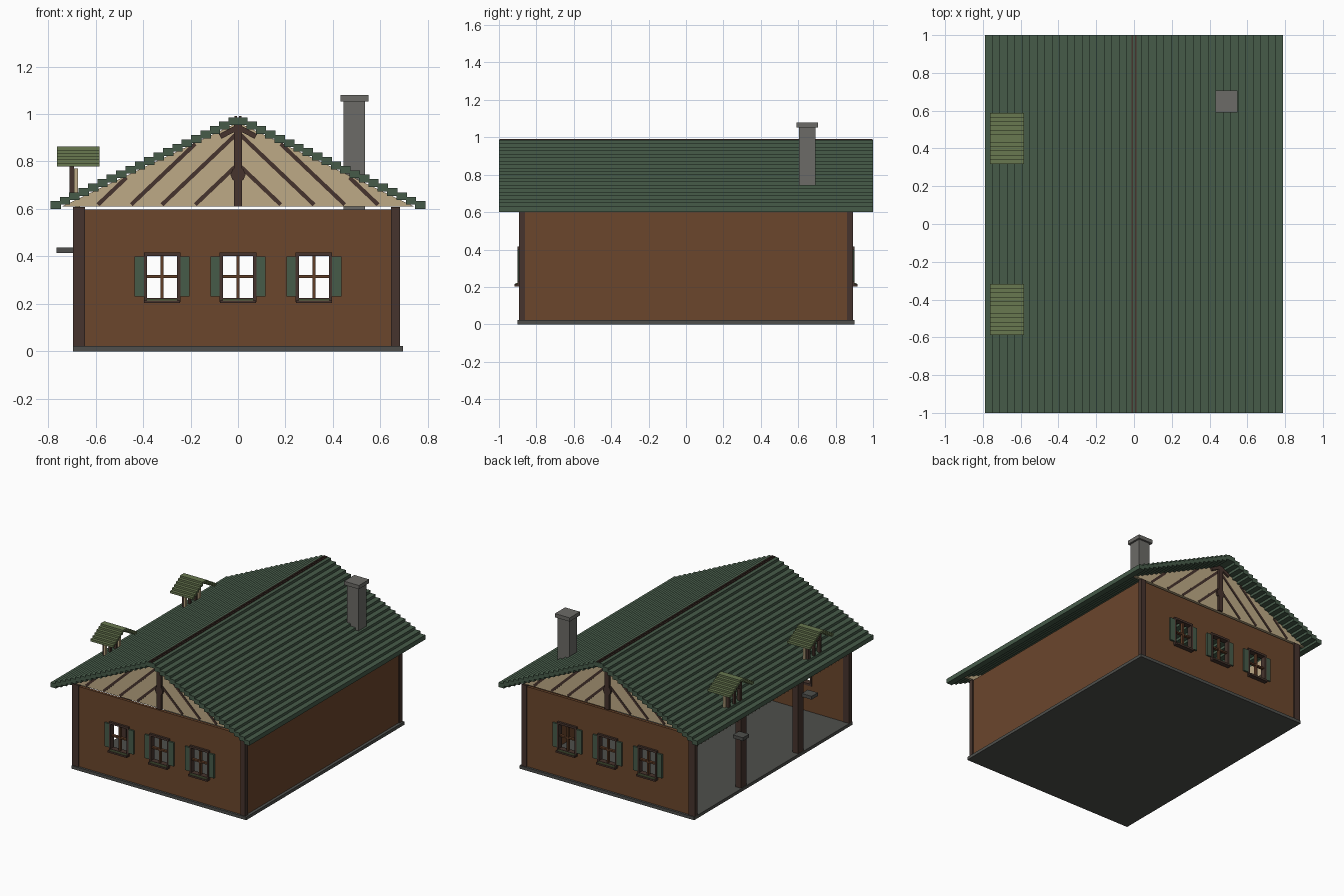
import bpy, bmesh, math
from mathutils import Matrix, Vector

cube = bpy.data.objects.get("Cube")
if cube:
    bpy.data.objects.remove(cube, do_unlink=True)


def material(name, r, g, b):
    lin = [((c / 255 + 0.055) / 1.055) ** 2.4 for c in (r, g, b)] + [1.0]
    m = bpy.data.materials.new(name)
    m.use_nodes = True
    m.diffuse_color = lin
    bsdf = m.node_tree.nodes["Principled BSDF"]
    bsdf.inputs["Base Color"].default_value = lin
    bsdf.inputs["Roughness"].default_value = 0.9
    return m


WALL = material("wall brown", 107, 70, 44)
TIMBER = material("dark timber", 70, 52, 45)
FRAME = material("window brown", 94, 60, 38)
BEIGE = material("beige plaster", 190, 170, 134)
GREEN = material("roof green", 70, 91, 73)
LIGHT = material("moss green", 104, 120, 80)
STONE = material("chimney grey", 108, 107, 103)
FLOOR = material("floor grey", 78, 79, 76)


def finish(name, bm, mat):
    bmesh.ops.recalc_face_normals(bm, faces=bm.faces)
    me = bpy.data.meshes.new(name)
    bm.to_mesh(me)
    bm.free()
    me.materials.append(mat)
    ob = bpy.data.objects.new(name, me)
    bpy.context.collection.objects.link(ob)
    return ob


def boxes(name, mat, items):
    """One object from boxes given as (x0, x1, y0, y1, z0, z1)."""
    bm = bmesh.new()
    for x0, x1, y0, y1, z0, z1 in items:
        mtx = Matrix.Translation(((x0 + x1) / 2, (y0 + y1) / 2, (z0 + z1) / 2))
        mtx = mtx @ Matrix.Diagonal((abs(x1 - x0), abs(y1 - y0), abs(z1 - z0), 1))
        bmesh.ops.create_cube(bm, size=1, matrix=mtx)
    return finish(name, bm, mat)


def prisms(name, mat, polys, y0, y1):
    """One object from x-z polygons extruded from y0 to y1."""
    bm = bmesh.new()
    for poly in polys:
        f = bm.faces.new([bm.verts.new((x, y0, z)) for x, z in poly])
        ext = bmesh.ops.extrude_face_region(bm, geom=[f])
        verts = [v for v in ext["geom"] if isinstance(v, bmesh.types.BMVert)]
        bmesh.ops.translate(bm, verts=verts, vec=(0, y1 - y0, 0))
    return finish(name, bm, mat)


def strip(a, b, w):
    """Bar outline of width w between two x-z points."""
    a, b = Vector(a), Vector(b)
    d = (b - a).normalized()
    n = Vector((-d.y, d.x)) * w / 2
    return [a + n, b + n, b - n, a - n]


# Base slab and side wall
boxes("floor_slab", FLOOR, [(-0.695, 0.695, -0.9, 0.9, 0, 0.022)])
boxes("side_wall", WALL, [(0.652, 0.674, -0.885, 0.885, 0.022, 0.605)])

# Corner posts, open-side posts and top beam
posts = [(x0, x1, s * 0.862, s * 0.893, 0.022, 0.608)
         for x0, x1 in ((-0.695, -0.645), (0.645, 0.682)) for s in (-1, 1)]
posts += [(-0.69, -0.645, y - 0.03, y + 0.03, 0.022, 0.608) for y in (-0.32, 0.33)]
boxes("wall_posts", TIMBER, posts)

# Beige header above the open side, with small pointed trim
boxes("open_side_header", BEIGE, [(-0.685, -0.665, -0.862, 0.862, 0.53, 0.64)])
bm = bmesh.new()
n = 42
step = 1.724 / n
for i in range(n):
    y = -0.862 + i * step
    bm.faces.new([bm.verts.new((-0.684, yy, z)) for yy, z in
                  ((y, 0.531), (y + step, 0.531), (y + step / 2, 0.505))])
finish("header_trim", bm, BEIGE)

# Small shelves on the open side
boxes("post_shelves", FLOOR, [(-0.765, -0.685, y - 0.035, y + 0.035, 0.414, 0.438)
                              for y in (-0.37, 0.41)])

# End walls with windows, and gables, mirrored front to back
CENTRES = (-0.32, 0, 0.32)
HALF, Z0, Z1 = 0.07, 0.215, 0.41
for s, end in ((-1, "front"), (1, "back")):
    yi, yo = s * 0.865, s * 0.885
    wall = [(-0.66, 0.66, yi, yo, 0.022, Z0), (-0.66, 0.66, yi, yo, Z1, 0.597)]
    edges = [-0.66] + [c + k * HALF for c in CENTRES for k in (-1, 1)] + [0.66]
    wall += [(edges[i], edges[i + 1], yi, yo, Z0, Z1) for i in range(0, 8, 2)]
    boxes(end + "_wall", WALL, wall)

    frames, bars, shutters, sills, moss = [], [], [], [], []
    for c in CENTRES:
        ya, yb = s * 0.86, s * 0.9
        for k in (-1, 1):
            frames.append((c + k * 0.064, c + k * 0.077, ya, yb, Z0, Z1 + 0.006))
            shutters.append((c + k * 0.077, c + k * 0.115, s * 0.885, s * 0.897, 0.23, 0.4))
        frames += [(c - 0.077, c + 0.077, ya, yb, 0.401, 0.416),
                   (c - 0.077, c + 0.077, ya, yb, 0.208, 0.224)]
        bars += [(c - 0.006, c + 0.006, s * 0.87, s * 0.89, Z0, Z1),
                 (c - 0.07, c + 0.07, s * 0.87, s * 0.89, 0.31, 0.321)]
        sills.append((c - 0.075, c + 0.075, s * 0.88, s * 0.917, 0.203, 0.215))
        moss.append((c - 0.065, c + 0.065, s * 0.9, s * 0.912, 0.215, 0.221))
    boxes(end + "_window_frames", TIMBER, frames)
    boxes(end + "_window_bars", FRAME, bars)
    boxes(end + "_shutters", GREEN, shutters)
    boxes(end + "_window_sills", TIMBER, sills)
    boxes(end + "_sill_planting", LIGHT, moss)

    # Gable panel with king post, boss and slanted braces
    gable = [(-0.74, 0.611), (0.74, 0.611), (0, 0.965)]
    prisms(end + "_gable", BEIGE, [gable], s * 0.865, s * 0.885)
    braces = []
    for k in (-1, 1):
        for x, t in ((0.18, 0.17), (0.32, 0.31), (0.45, 0.27), (0.59, 0.12)):
            braces.append(strip((k * x, 0.618), (k * (x - t), 0.618 + 0.95 * t), 0.017))
    prisms(end + "_gable_braces", TIMBER, braces, s * 0.88, s * 0.888)
    boss = [(0.032 * math.cos(a * math.pi / 4), 0.745 + 0.032 * math.sin(a * math.pi / 4))
            for a in range(8)]
    king = [strip((0, 0.611), (0, 0.955), 0.034), boss]
    king += [strip((k * 0.075, 0.905), (0, 0.945), 0.022) for k in (-1, 1)]
    prisms(end + "_king_post", TIMBER, king, s * 0.875, s * 0.9)

# Stepped plank roof
N, RUN, RISE = 20, 0.0395, 0.0186
planks = []
for i in range(N):
    top = 0.986 - i * RISE
    for k in (-1, 1):
        planks.append((k * max(i * RUN - 0.004, 0), k * (i + 1) * RUN, -1, 1, top - 0.033, top))
boxes("roof_planks", GREEN, planks)
boxes("ridge_strip", TIMBER, [(k * 0.004, k * 0.014, -0.998, 0.998, 0.985, 0.992)
                              for k in (-1, 1)])

# Chimney
boxes("chimney", STONE, [(0.444, 0.536, 0.604, 0.692, 0.597, 1.055)])
boxes("chimney_cap", STONE, [(0.431, 0.549, 0.59, 0.706, 1.053, 1.08)])

# Two small dormers on the open side
for yc, label in ((-0.453, "front"), (0.453, "back")):
    slats = []
    for i in range(6):
        z = 0.862 - i * 0.0135
        for k in (-1, 1):
            a, b = i * 0.0226, (i + 1) * 0.0226
            slats.append((-0.763, -0.583, yc + k * max(a - 0.003, 0), yc + k * b, z - 0.016, z))
    boxes(label + "_dormer_roof", LIGHT, slats)
    posts = [(-0.71, -0.69, yc + k * 0.055, yc + k * 0.075, 0.64, 0.8) for k in (-1, 1)]
    posts += [(-0.708, -0.692, yc - 0.008, yc + 0.008, 0.64, 0.845),
              (-0.71, -0.69, yc - 0.075, yc + 0.075, 0.765, 0.78),
              (-0.71, -0.69, yc - 0.075, yc + 0.075, 0.65, 0.667)]
    boxes(label + "_dormer_window", TIMBER, posts)
    boxes(label + "_dormer_cheeks", BEIGE,
          [(-0.69, -0.675, yc + k * 0.07, yc + k * 0.088, 0.65, 0.77) for k in (-1, 1)])
